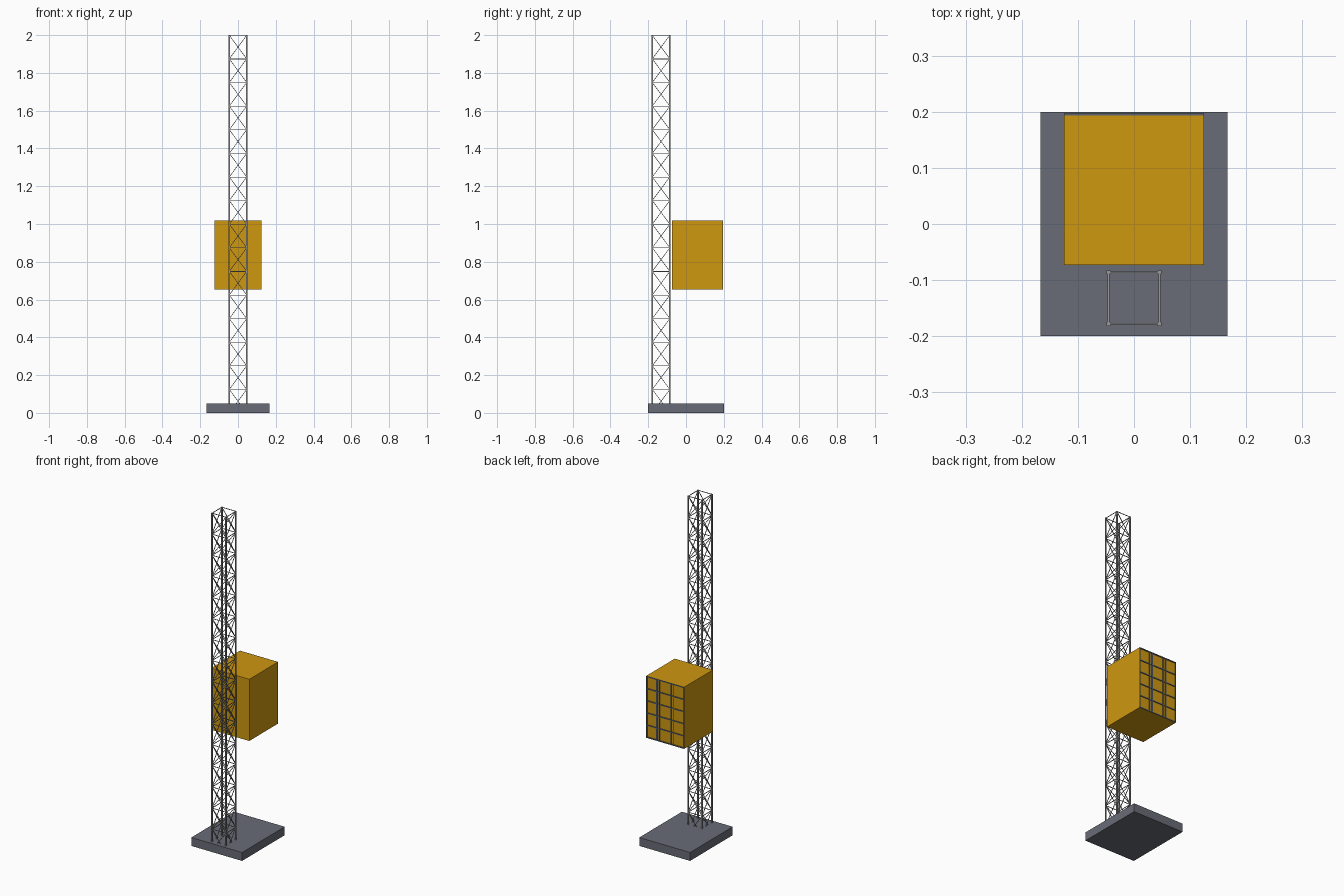
import bpy
import bmesh
from mathutils import Vector

cube = bpy.data.objects.get("Cube")
if cube:
    bpy.data.objects.remove(cube, do_unlink=True)


def material(name, rgb):
    m = bpy.data.materials.new(name)
    m.use_nodes = True
    col = (*rgb, 1)
    m.diffuse_color = col
    m.node_tree.nodes["Principled BSDF"].inputs["Base Color"].default_value = col
    return m


slate = material("slate concrete", (0.14, 0.15, 0.18))
steel = material("mast steel", (0.32, 0.32, 0.32))
yellow = material("cabin yellow", (0.62, 0.31, 0.005))
rail = material("gate grey", (0.11, 0.13, 0.16))


def add_box(bm, lo, hi):
    verts = bmesh.ops.create_cube(bm, size=1)["verts"]
    lo, hi = Vector(lo), Vector(hi)
    for v in verts:
        v.co = (lo + hi) / 2 + v.co * (hi - lo)


def add_bar(bm, a, b, t):
    """Square bar of thickness t from a to b."""
    a, b = Vector(a), Vector(b)
    d = b - a
    rot = d.to_track_quat('Z', 'Y')
    for v in bmesh.ops.create_cube(bm, size=1)["verts"]:
        v.co = (a + b) / 2 + rot @ Vector((v.co.x * t, v.co.y * t, v.co.z * d.length))


def finish(bm, name, mat):
    mesh = bpy.data.meshes.new(name)
    bm.to_mesh(mesh)
    bm.free()
    mesh.materials.append(mat)
    ob = bpy.data.objects.new(name, mesh)
    bpy.context.collection.objects.link(ob)
    return ob


# Base slab
bm = bmesh.new()
add_box(bm, (-1 / 6, -0.2, 0), (1 / 6, 0.2, 0.05))
finish(bm, "base_slab", slate)

# Lattice mast: four posts, then rings and crossed braces per bay
W, Y0, Y1, TOP, BAYS = 0.0455, -0.178, -0.086, 2.0, 16
POST, BRACE = 0.007, 0.003
corners = [(-W, Y0), (W, Y0), (W, Y1), (-W, Y1)]
bm = bmesh.new()
for x, y in corners:
    add_bar(bm, (x, y, 0), (x, y, TOP), POST)
finish(bm, "mast_posts", steel)

bm = bmesh.new()
step = TOP / BAYS
for i in range(BAYS):
    z0, z1 = i * step, (i + 1) * step - BRACE / 2
    for k in range(4):
        p, q = corners[k], corners[(k + 1) % 4]
        add_bar(bm, (*p, z1), (*q, z1), BRACE)
        add_bar(bm, (*p, z0), (*q, z1), BRACE)
        add_bar(bm, (*q, z0), (*p, z1), BRACE)
finish(bm, "mast_braces", steel)

# Lift cabin
CX, CY0, CY1, Z0, Z1 = 0.125, -0.073, 0.193, 0.652, 1.018
bm = bmesh.new()
add_box(bm, (-CX, CY0, Z0), (CX, CY1, Z1))
finish(bm, "lift_cabin", yellow)

# Rear gate grid
T, G = 0.006, 0.197
bm = bmesh.new()
for i in range(6):
    z = Z0 + (Z1 - Z0 - T) * i / 5
    add_box(bm, (-CX, CY1, z), (CX, G, z + T))
for x in (-0.122, -0.055, -0.038, 0.038, 0.055, 0.122):
    add_box(bm, (x - T / 2, CY1, Z0), (x + T / 2, G, Z1))
finish(bm, "rear_gate", rail)
